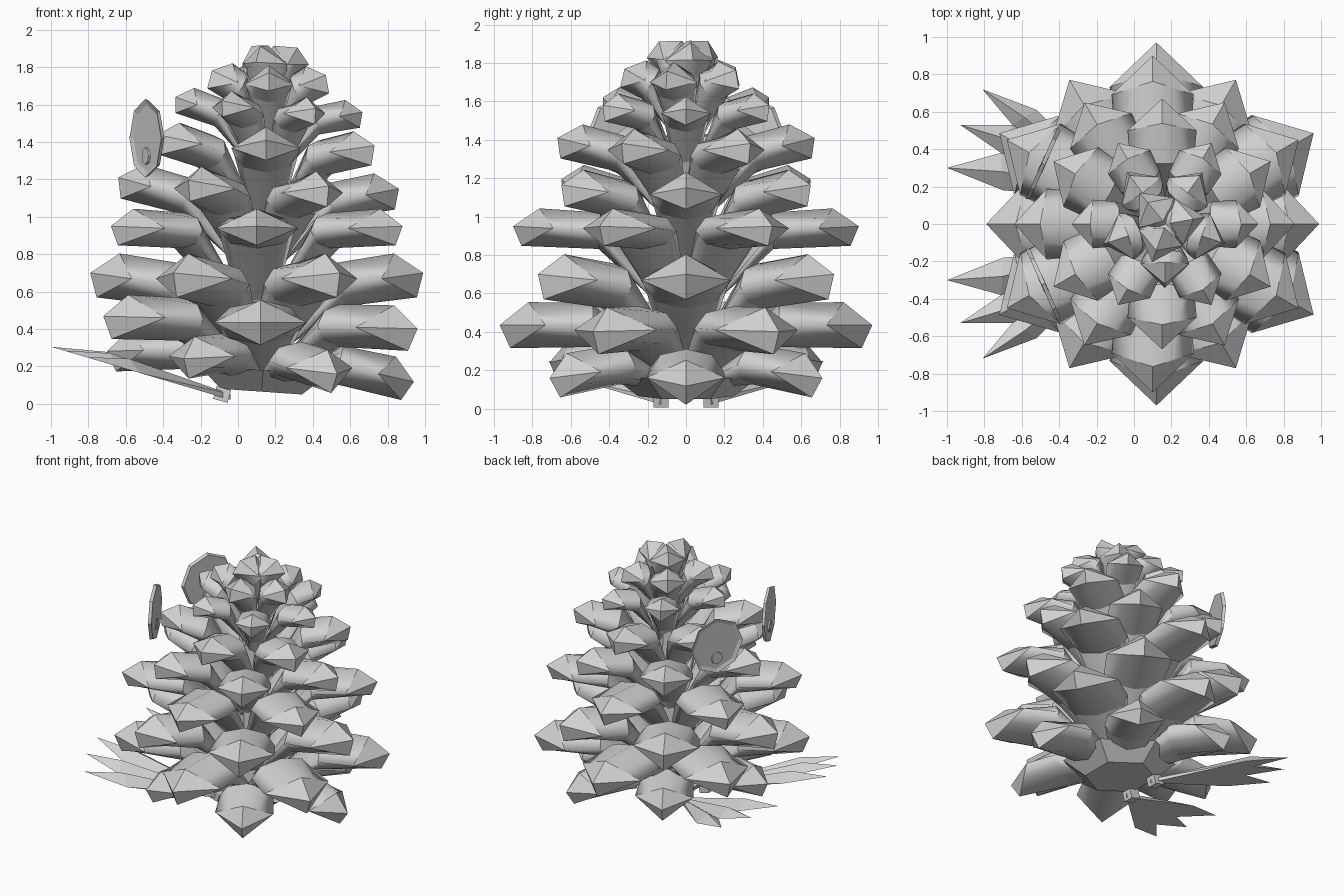
import bpy, bmesh
from math import sin, cos, pi, radians
from mathutils import Vector, Matrix

cube = bpy.data.objects.get("Cube")
if cube:
    bpy.data.objects.remove(cube)

grey = bpy.data.materials.new("plain_grey")
grey.use_nodes = True
grey.diffuse_color = (0.64, 0.64, 0.64, 1)
grey.node_tree.nodes["Principled BSDF"].inputs["Base Color"].default_value = (0.64, 0.64, 0.64, 1)


def finish(bm, name):
    bmesh.ops.recalc_face_normals(bm, faces=bm.faces[:])
    mesh = bpy.data.meshes.new(name)
    bm.to_mesh(mesh)
    bm.free()
    mesh.materials.append(grey)
    obj = bpy.data.objects.new(name, mesh)
    bpy.context.collection.objects.link(obj)


def add_scale(bm, cx, angle, reach, z, pitch, w, h, root_z):
    """One woody scale: narrow root, rounded neck, faceted diamond tip."""
    out = Vector((cos(angle), sin(angle), 0))
    side = Vector((-sin(angle), cos(angle), 0))
    up = Vector((0, 0, 1))
    u = out * cos(pitch) + up * sin(pitch)
    v = up * cos(pitch) - out * sin(pitch)
    tip = Vector((cx, 0, z)) + out * reach
    root = Vector((cx, 0, root_z)) + out * 0.04
    neck = tip - u * reach * (0.5 if pitch < 0.7 else 1.1)

    def oval(centre, a, b, along):
        return [bm.verts.new(centre + side * a * cos(k * pi / 4) + along * b * sin(k * pi / 4))
                for k in range(8)]

    # Diamond rim: the sides lie furthest back, the lower corner furthest out
    corners = [tip - u * w * 0.95 + side * w, tip - u * w * 0.6 + v * h,
               tip - u * w * 0.95 - side * w, tip - u * w * 0.22 - v * h]
    rim = []
    for k in range(4):
        rim += [bm.verts.new(corners[k]),
                bm.verts.new((corners[k] + corners[(k + 1) % 4]) / 2)]
    rings = [oval(root, w * 0.3, 0.03, out), oval(neck, w * 0.92, h * 0.95, v), rim]
    for a, b in zip(rings, rings[1:]):
        for k in range(8):
            bm.faces.new((a[k], a[(k + 1) % 8], b[(k + 1) % 8], b[k])).smooth = True
    bm.faces.new(rings[0][::-1])
    apex = bm.verts.new(tip)
    for k in range(8):
        bm.faces.new((rim[k], rim[(k + 1) % 8], apex))
    # Keep the rim, the facet edges and the neck crisp
    for k in range(8):
        for pair in ((rim[k], rim[(k + 1) % 8]), (rim[k], apex),
                     (rings[1][k], rings[1][(k + 1) % 8])):
            bm.edges.get(pair).smooth = False


# Whorls: name, count, first angle, axis x, reach, height, pitch, half width, half height, drop, lean
whorls = [
    ("base", 6, 0, .12, .82, .20, -7, .205, .11, .10, .10),
    ("lower", 6, 30, .12, .97, .435, 0, .25, .12, .33, .04),
    ("low_middle", 6, 0, .10, .89, .70, 8, .235, .125, .50, .0),
    ("middle", 6, 30, .10, .90, .95, 3, .22, .10, .52, .0),
    ("high_middle", 6, 0, .11, .75, 1.18, 13, .19, .105, .52, .04),
    ("upper", 6, 30, .15, .67, 1.41, 14, .185, .10, .50, .05),
    ("high", 6, 0, .165, .50, 1.60, 15, .13, .08, .42, .08),
    ("top", 5, -90, .165, .32, 1.77, 30, .13, .095, .40, .04),
    ("crown", 3, 10, .17, .15, 1.91, 52, .125, .105, .40, .04),
]
for name, count, first, cx, reach, z, pitch, w, h, drop, lean in whorls:
    bm = bmesh.new()
    for k in range(count):
        a = radians(first) + 2 * pi * k / count
        add_scale(bm, cx, a, reach, z - lean * reach * cos(a),
                  radians(pitch) - lean * cos(a), w, h, z - drop)
    finish(bm, name + "_scales")


def add_core(name, r1, r2, low, high, tilt):
    bm = bmesh.new()
    bmesh.ops.create_cone(bm, cap_ends=True, segments=6, radius1=r1, radius2=r2, depth=high - low,
                          matrix=Matrix.Translation((0.13, 0, (low + high) / 2))
                          @ Matrix.Rotation(tilt, 4, 'Y'))
    finish(bm, name)


# Slender core that the scales grow from, and the flat-bottomed bowl beneath
add_core("core", 0.13, 0.08, 0.12, 1.8, 0)
add_core("underside", 0.25, 0.4, 0.065, 0.18, 0.07)


def foot(name, s):
    """Three ridged toes fanned out from a small heel peg."""
    bm = bmesh.new()

    def point(x, y, lift=0.0):
        return bm.verts.new((x, s * y, 0.01 - 0.295 * x + lift))

    heel, under = point(-0.04, 0.13, 0.03), point(-0.04, 0.13)
    valleys = [(-.52, .61), (-.65, .53), (-.71, .38), (-.7, .18)]
    tips = [(-.81, .72), (-.93, .53), (-1, .3)]
    edge = [point(*p) for p in valleys]
    for k, t in enumerate(tips):
        tip = point(*t)
        mid = point((valleys[k][0] + valleys[k + 1][0]) / 2,
                    (valleys[k][1] + valleys[k + 1][1]) / 2, 0.06)
        a, b = edge[k], edge[k + 1]
        for f in ((heel, a, mid), (a, tip, mid), (tip, b, mid), (b, heel, mid),
                  (under, a, b), (a, tip, b)):
            bm.faces.new(f)
    bm.faces.new((heel, under, edge[0]))
    bm.faces.new((heel, under, edge[3]))
    peg = (Matrix.Translation((-0.085, s * 0.13, 0.05)) @ Matrix.Rotation(radians(16), 4, 'Y')
           @ Matrix.Diagonal((0.08, 0.08, 0.07, 1)))
    bmesh.ops.create_cube(bm, size=1, matrix=peg)
    finish(bm, name)


def eye(name, s):
    """Shallow eight-sided dish with a small rounded pupil."""
    normal = Vector((-0.9, s * 0.4, 0)).normalized()
    place = (Matrix.Translation((-0.485, s * 0.32, 1.42))
             @ normal.to_track_quat('Z', 'Y').to_matrix().to_4x4())
    bm = bmesh.new()
    bmesh.ops.create_cone(bm, cap_ends=True, segments=8, radius1=0.2, radius2=0.21, depth=0.022)
    front = max(bm.faces, key=lambda f: f.calc_center_median().z)
    bmesh.ops.inset_region(bm, faces=[front], thickness=0.03, depth=-0.01)
    bmesh.ops.transform(bm, matrix=place, verts=bm.verts[:])
    finish(bm, name)
    bm = bmesh.new()
    bmesh.ops.create_cone(bm, cap_ends=True, segments=8, radius1=0.045, radius2=0.045, depth=0.026)
    bmesh.ops.transform(bm, matrix=Matrix.Translation((0, 0, -0.095)) @ place, verts=bm.verts[:])
    finish(bm, name + "_pupil")


for label, s in (("left", 1), ("right", -1)):
    foot(label + "_foot", s)
    eye(label + "_eye", s)
